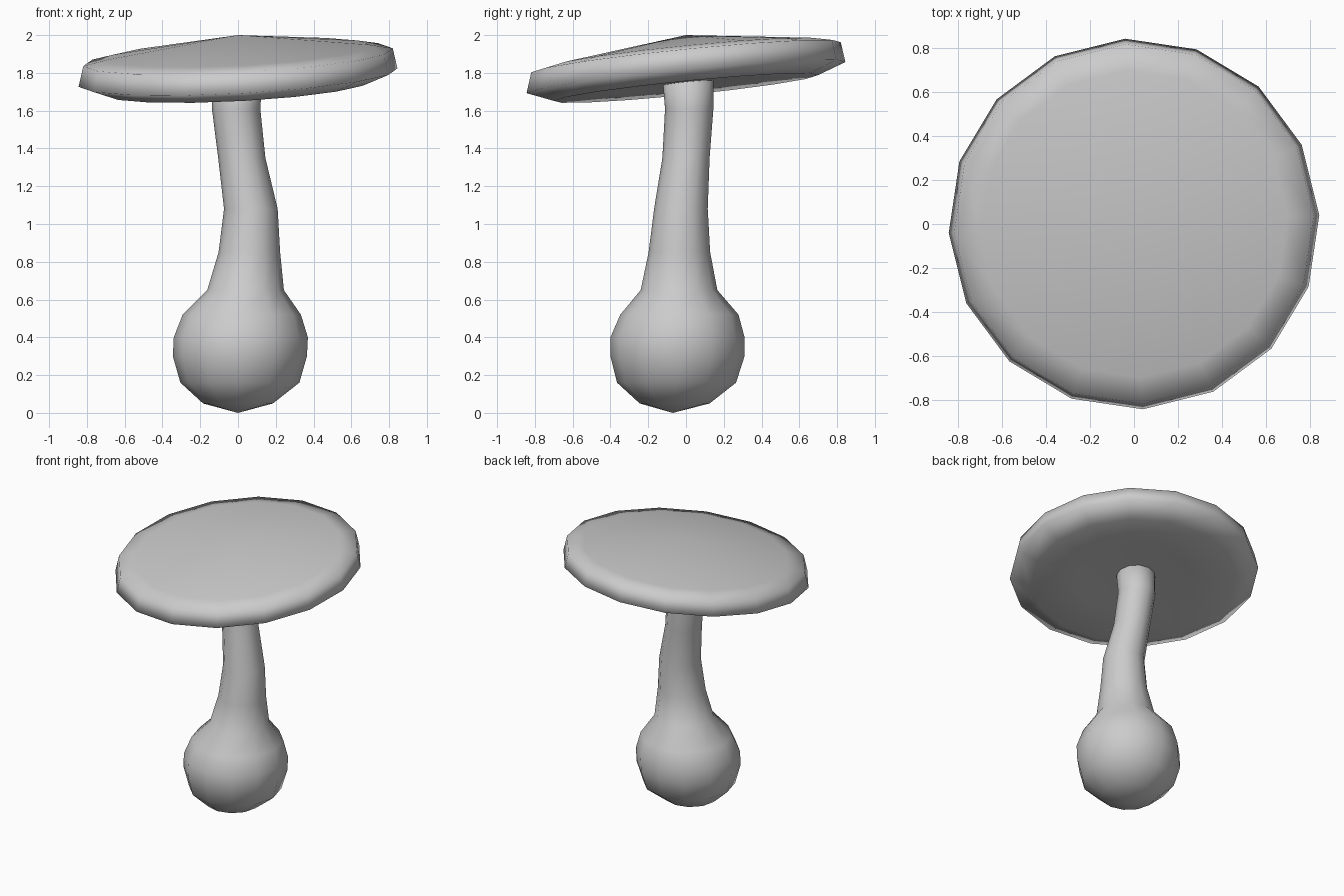
import bpy, bmesh
from math import sin, cos, pi

if "Cube" in bpy.data.objects:
    bpy.data.objects.remove(bpy.data.objects["Cube"])


def loft(name, rings, sides, phase=0.0, slope=(0.0, 0.0)):
    """Skin circular rings (cx, cy, z, radius); radius 0 makes a pole.
    slope shears the height so the rings follow a tilted plane."""
    bm = bmesh.new()
    loops = []
    for cx, cy, z, r in rings:
        loop = []
        for i in range(sides if r > 0 else 1):
            a = phase + 2 * pi * i / sides
            x, y = cx + r * cos(a), cy + r * sin(a)
            loop.append(bm.verts.new((x, y, z + slope[0] * x + slope[1] * y)))
        loops.append(loop)
    for a, b in zip(loops, loops[1:]):
        for i in range(sides):
            j = (i + 1) % sides
            if len(a) == 1:
                bm.faces.new((a[0], b[j], b[i]))
            elif len(b) == 1:
                bm.faces.new((a[i], a[j], b[0]))
            else:
                bm.faces.new((a[i], a[j], b[j], b[i]))
    bmesh.ops.recalc_face_normals(bm, faces=bm.faces[:])
    mesh = bpy.data.meshes.new(name)
    bm.to_mesh(mesh)
    bm.free()
    for p in mesh.polygons:
        p.use_smooth = True
    obj = bpy.data.objects.new(name, mesh)
    bpy.context.collection.objects.link(obj)
    return obj


# bent stem growing out of a round bulb
loft("stem_and_bulb", [
    (0.00, -0.07, 0.00, 0),
    (0.00, -0.06, 0.05, 0.185),
    (0.01, -0.05, 0.16, 0.315),
    (0.01, -0.045, 0.30, 0.355),
    (0.015, -0.045, 0.40, 0.355),
    (0.02, -0.035, 0.52, 0.313),
    (0.04, -0.037, 0.65, 0.203),
    (0.06, -0.035, 0.85, 0.163),
    (0.068, -0.027, 1.08, 0.142),
    (0.02, 0.00, 1.35, 0.125),
    (-0.01, 0.017, 1.61, 0.128),
    (-0.005, 0.01, 1.78, 0.135),
    (-0.005, 0.01, 1.82, 0),
], 12)

# tilted flat cap with a rounded rim and a low peak
loft("cap", [
    (0, 0, 1.75, 0),
    (0, 0, 1.735, 0.40),
    (0, 0, 1.72, 0.70),
    (0, 0, 1.775, 0.845),
    (0, 0, 1.883, 0.82),
    (0, 0, 1.908, 0.70),
    (0, 0, 2.00, 0),
], 16, phase=0.048, slope=(0.053, 0.10))
